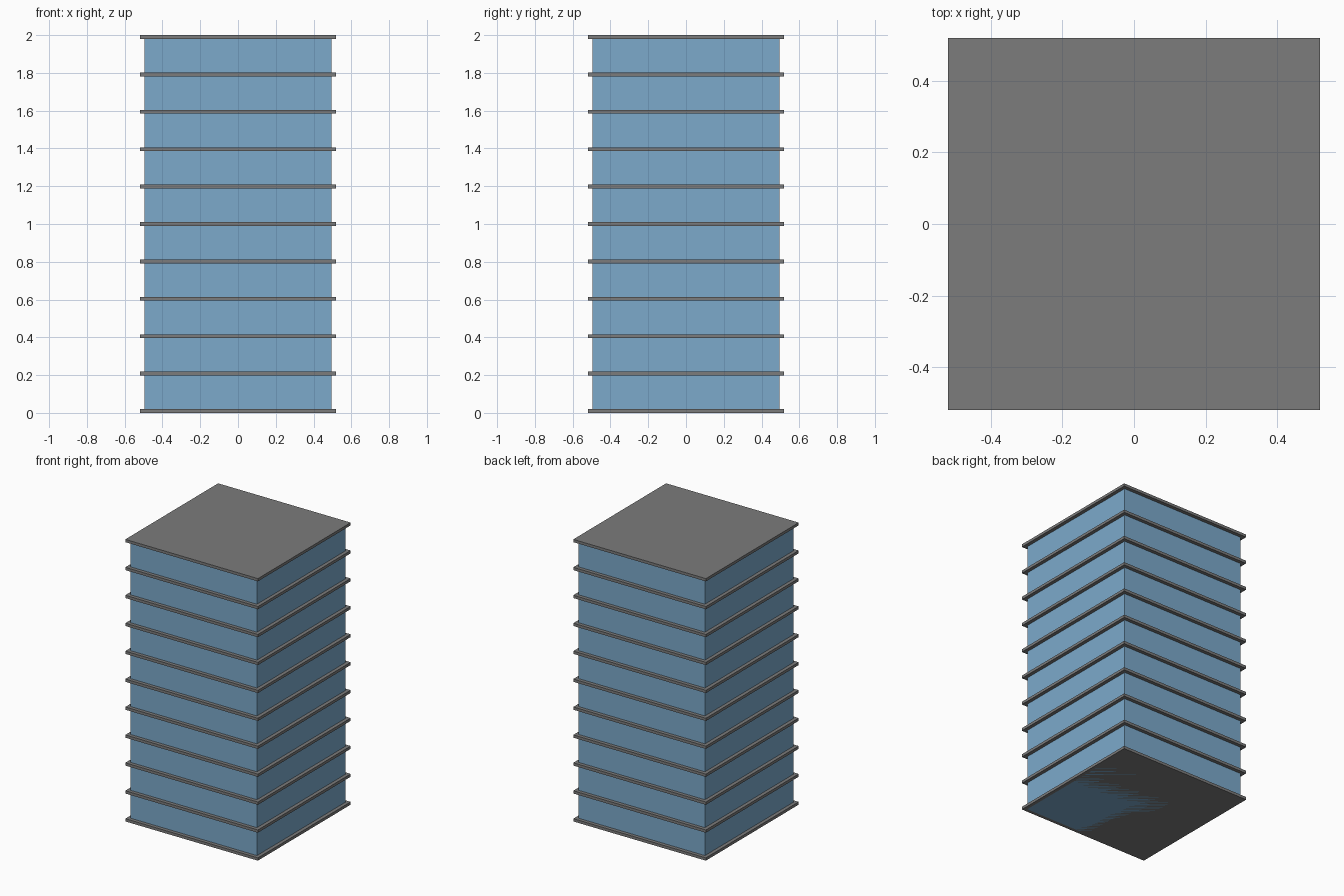
import bpy

if "Cube" in bpy.data.objects:
    bpy.data.objects.remove(bpy.data.objects["Cube"])

FLOORS = 10
SLAB_T = 0.0198            # slab thickness
BODY_H = 2.0 - SLAB_T      # top slab sits on the body
STEP = BODY_H / FLOORS     # storey height


def material(name, rgb):
    mat = bpy.data.materials.new(name)
    mat.diffuse_color = (*rgb, 1.0)
    mat.use_nodes = True
    mat.node_tree.nodes["Principled BSDF"].inputs["Base Color"].default_value = mat.diffuse_color
    return mat


def box(name, width, height, bottom, mat):
    bpy.ops.mesh.primitive_cube_add(size=1, location=(0, 0, bottom + height / 2))
    obj = bpy.context.object
    obj.name = name
    obj.scale = (width, width, height)
    bpy.ops.object.transform_apply(location=False, rotation=False, scale=True)
    obj.data.materials.append(mat)
    return obj


glass = material("blue_glass", (0.2, 0.4, 0.6))
concrete = material("grey_concrete", (0.2, 0.2, 0.2))

# Glass tower body
box("tower_body", 0.99, BODY_H, 0.0, glass)

# Projecting floor slabs, from the base to the roof
for i in range(FLOORS + 1):
    name = "roof_slab" if i == FLOORS else f"floor_slab_{i}"
    box(name, 1.04, SLAB_T, i * STEP, concrete)
